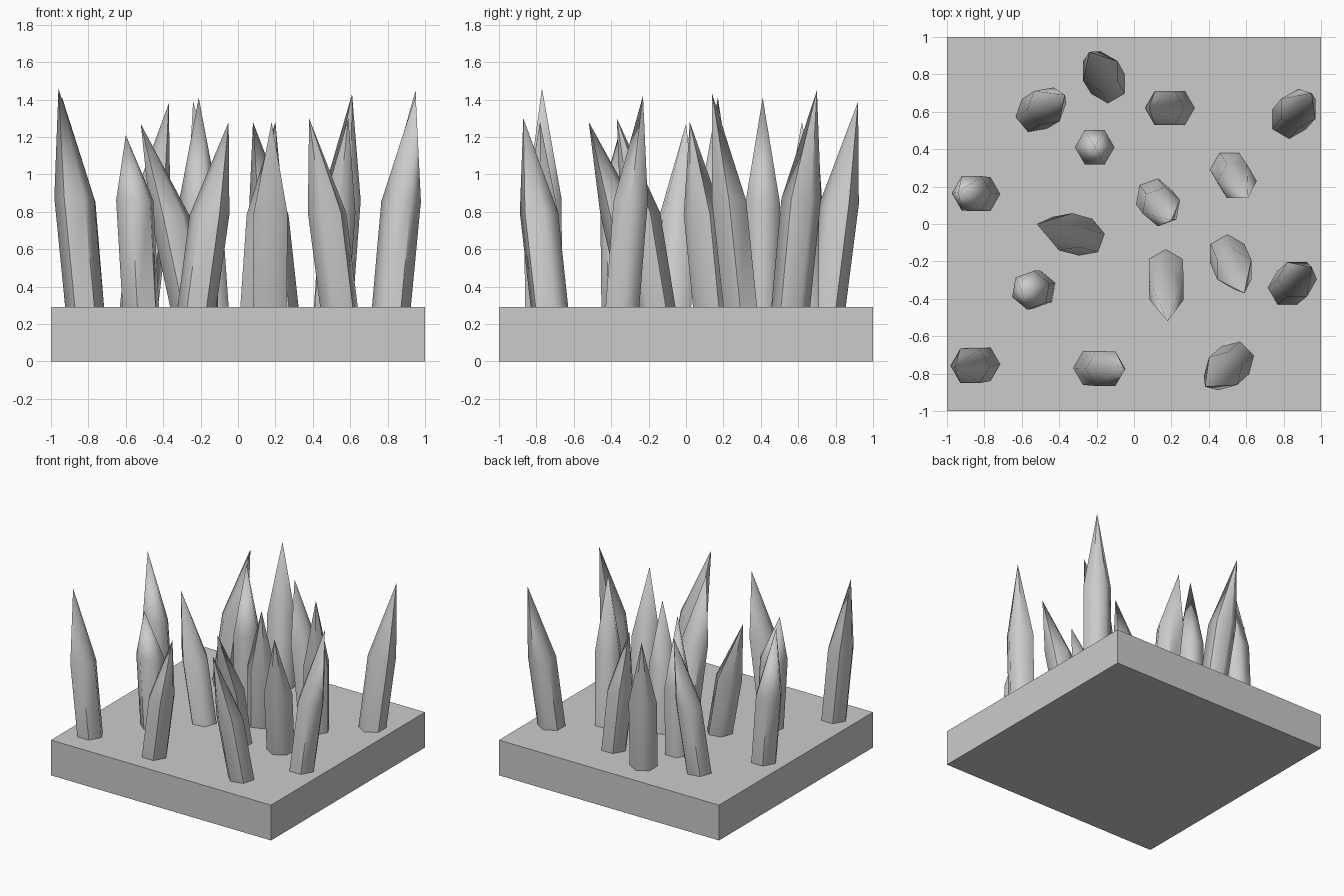
import bpy, bmesh
from math import cos, sin, pi, radians
from mathutils import Vector

cube = bpy.data.objects.get("Cube")
if cube:
    bpy.data.objects.remove(cube, do_unlink=True)

# One plain grey for everything
grey = bpy.data.materials.new("stone_grey")
grey.use_nodes = True
colour = (0.6, 0.6, 0.6, 1)
grey.diffuse_color = colour
grey.node_tree.nodes["Principled BSDF"].inputs["Base Color"].default_value = colour

SLAB_TOP = 0.29


def add_object(name, bm):
    bmesh.ops.recalc_face_normals(bm, faces=bm.faces)
    mesh = bpy.data.meshes.new(name)
    bm.to_mesh(mesh)
    bm.free()
    mesh.materials.append(grey)
    obj = bpy.data.objects.new(name, mesh)
    bpy.context.collection.objects.link(obj)
    return obj


def ring(bm, centre, radius, turn):
    return [bm.verts.new(centre + radius * Vector((cos(turn + i * pi / 3), sin(turn + i * pi / 3), 0)))
            for i in range(6)]


def add_spike(name, base, tip, turn=0, shoulder=0.5):
    """Leaning six-sided prism that narrows to a point above its shoulder."""
    bm = bmesh.new()
    foot, top = Vector((*base, SLAB_TOP)), Vector(tip)
    mid = foot.lerp(top, 0.4)
    mid.z = foot.z + (top.z - foot.z) * shoulder
    low = ring(bm, foot, 0.104, radians(turn))
    high = ring(bm, mid, 0.106, radians(turn))
    apex = bm.verts.new(top)
    for i in range(6):
        j = (i + 1) % 6
        bm.faces.new((low[i], low[j], high[j], high[i]))
        bm.faces.new((high[i], high[j], apex))
    bm.faces.new(low[::-1])
    obj = add_object(name, bm)
    # Smooth the shallow edges, keep the steep ones crisp
    bpy.ops.object.select_all(action="DESELECT")
    obj.select_set(True)
    bpy.context.view_layer.objects.active = obj
    bpy.ops.object.shade_smooth_by_angle(angle=radians(60))


# Square slab
bm = bmesh.new()
bmesh.ops.create_cube(bm, size=1)
for v in bm.verts:
    v.co = (v.co.x * 2, v.co.y * 2, (v.co.z + 0.5) * SLAB_TOP)
add_object("base_slab", bm)

# Spikes: foot position, tip position, turn of the hexagon
spikes = [
    ((-0.14, 0.75), (-0.24, 0.92, 1.39), 30),
    ((-0.53, 0.59), (-0.37, 0.69, 1.38), 10),
    ((-0.21, 0.41), (-0.21, 0.41, 1.41), 0),
    ((0.22, 0.62), (0.08, 0.62, 1.28), 0),
    ((0.83, 0.56), (0.95, 0.70, 1.45), 30),
    ((0.51, 0.29), (0.61, 0.14, 1.43), 0),
    ((0.11, 0.14), (0.20, 0.02, 1.28), 20),
    ((-0.26, -0.07), (-0.52, 0.00, 1.27), 10),
    ((-0.52, -0.35), (-0.60, -0.36, 1.21), 20, 0.62),
    ((0.17, -0.24), (0.18, -0.52, 1.28), 30),
    ((0.50, -0.16), (0.59, -0.37, 1.30), 30),
    ((0.82, -0.34), (0.95, -0.23, 1.42), 0),
    ((-0.82, -0.75), (-0.96, -0.77, 1.46), 0),
    ((-0.22, -0.77), (-0.05, -0.78, 1.28), 0),
    ((0.54, -0.73), (0.38, -0.87, 1.30), 15),
    ((-0.82, 0.16), (-0.94, 0.17, 1.41), 0),
]
for n, spike in enumerate(spikes):
    add_spike(f"spike_{n + 1}", *spike)
